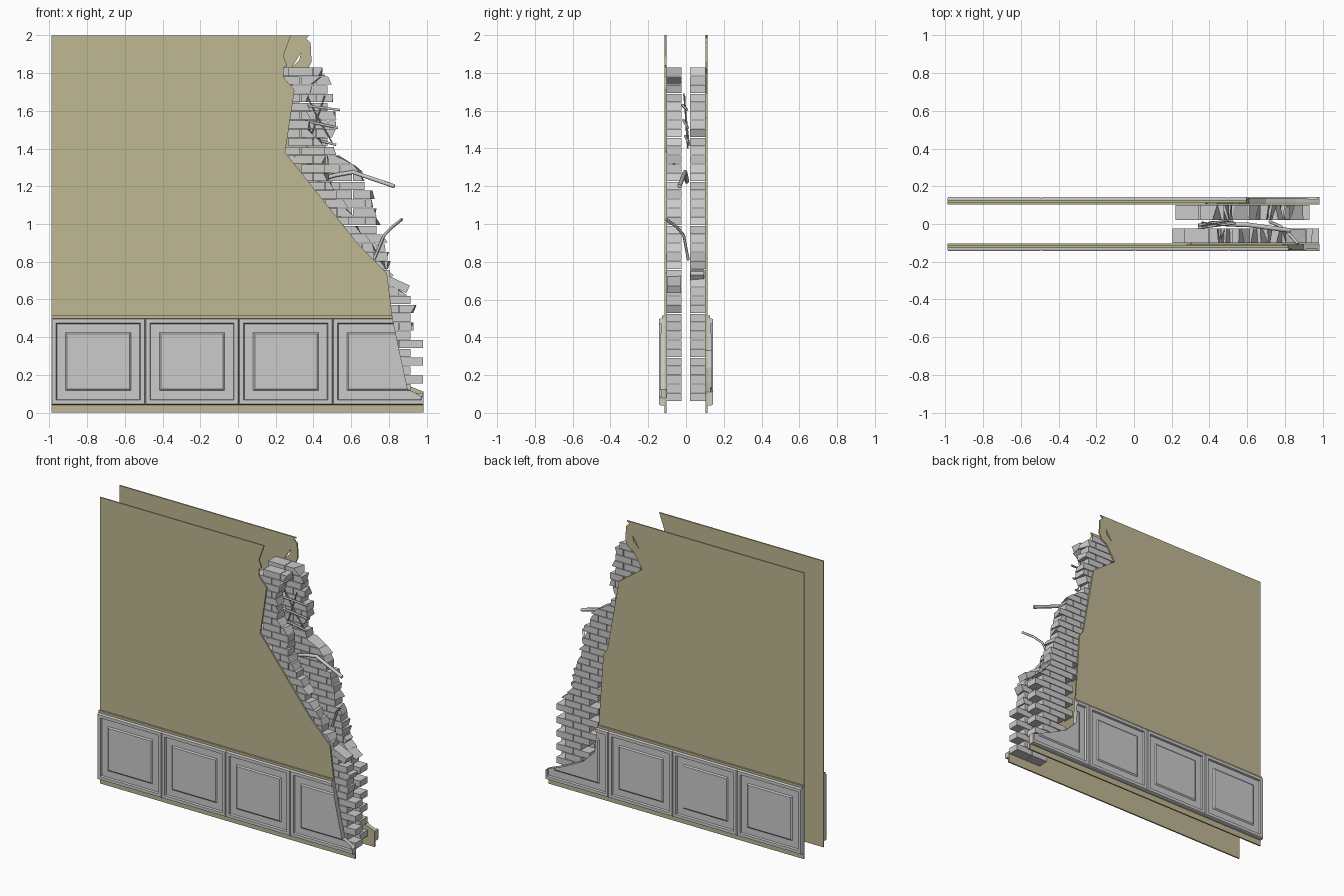
import bpy, bmesh, math, random
from mathutils import Vector, Matrix

if "Cube" in bpy.data.objects:
    bpy.data.objects.remove(bpy.data.objects["Cube"])
random.seed(4)

olive = bpy.data.materials.new("olive_plaster")
olive.diffuse_color = (0.52, 0.48, 0.29, 1)
olive.use_nodes = True
olive.node_tree.nodes["Principled BSDF"].inputs["Base Color"].default_value = olive.diffuse_color


def add(name, bm, mat=None):
    bmesh.ops.recalc_face_normals(bm, faces=bm.faces[:])
    me = bpy.data.meshes.new(name)
    bm.to_mesh(me)
    bm.free()
    ob = bpy.data.objects.new(name, me)
    bpy.context.collection.objects.link(ob)
    if mat:
        me.materials.append(mat)
    return ob


def prism(name, pts, y0, y1, mat=None):
    bm = bmesh.new()
    a = [bm.verts.new((x, y0, z)) for x, z in pts]
    b = [bm.verts.new((x, y1, z)) for x, z in pts]
    bm.faces.new(a)
    bm.faces.new(b[::-1])
    n = len(pts)
    for i in range(n):
        j = (i + 1) % n
        bm.faces.new((a[i], b[i], b[j], a[j]))
    return add(name, bm, mat)


def bake(ob):
    dg = bpy.context.evaluated_depsgraph_get()
    me = bpy.data.meshes.new_from_object(ob.evaluated_get(dg))
    ob.modifiers.clear()
    ob.data = me


def boolean(ob, cutter, op):
    m = ob.modifiers.new("cut", 'BOOLEAN')
    m.operation, m.object, m.solver = op, cutter, 'EXACT'
    cutter.hide_render = True
    bake(ob)
    bpy.data.objects.remove(cutter)


def hexa(bm, co):
    # co: four left corners, then four right corners
    v = [bm.verts.new(c) for c in co]
    for f in ((0, 1, 2, 3), (7, 6, 5, 4), (0, 4, 5, 1),
              (1, 5, 6, 2), (2, 6, 7, 3), (3, 7, 4, 0)):
        bm.faces.new([v[i] for i in f])


def lerp(profile, z):
    if z <= profile[0][0]:
        return profile[0][1]
    for (z0, x0), (z1, x1) in zip(profile, profile[1:]):
        if z <= z1:
            return x0 + (x1 - x0) * (z - z0) / (z1 - z0)
    return profile[-1][1]


# broken edges of the two plaster skins, bottom to top (x, z)
front_edge = [(.985, 0), (.985, .08), (.9, .125), (.855, .33), (.82, .5), (.79, .74),
              (.64, .89), (.25, 1.38), (.30, 1.71), (.24, 1.78), (.24, 1.83),
              (.26, 1.84), (.24, 1.89), (.28, 2)]
back_edge = [(.985, 0), (.985, .11), (.86, .16), (.70, .24), (.61, .33), (.56, 1.02),
             (.53, 1.06), (.44, 1.56), (.26, 1.69), (.33, 1.8), (.37, 1.82),
             (.39, 1.86), (.385, 1.96), (.36, 1.985), (.38, 2)]


def wainscot(name, s):
    bm = bmesh.new()
    xs = [-.99 + i * .4975 for i in range(5)]
    ring = [(.112, .04), (.135, .04), (.135, .5), (.112, .5)]
    g = [[bm.verts.new((x, s * y, z)) for y, z in ring] for x in xs]
    pads = []
    for p, q in zip(g, g[1:]):
        for k in range(4):
            f = bm.faces.new((p[k], p[(k + 1) % 4], q[(k + 1) % 4], q[k]))
            if k == 1:
                pads.append(f)
    bm.faces.new(g[0])
    bm.faces.new(g[-1][::-1])
    bmesh.ops.recalc_face_normals(bm, faces=bm.faces[:])
    # raised pad, frame, recess, flat border, raised field
    for t, d in ((.006, .008), (.03, 0), (.006, -.012), (.065, 0), (.012, .007)):
        bmesh.ops.inset_individual(bm, faces=pads, thickness=t, depth=d)
    return add(name, bm)


for side, s, edge in (("front", -1, front_edge), ("back", 1, back_edge)):
    # plaster skin
    skin = prism(side + "_plaster", [(-.99, 0)] + edge + [(-.99, 2)], s * .103, s * .113, olive)
    if s > 0:
        slit = prism("slit", [(.285, 1.83), (.335, 1.91), (.325, 1.87)], .09, .13)
        boolean(skin, slit, 'DIFFERENCE')
    # panelling and its cap rail, broken along the same edge
    panels = wainscot(side + "_wainscot", s)
    cap = prism(side + "_cap_rail", [(-.99, .5), (1, .5), (1, .516), (-.99, .516)],
                s * .112, s * .126, olive)
    for ob in (panels, cap):
        keep = [(x, z if z else -.1) for x, z in edge]
        boolean(ob, prism("keep", [(-1.2, -.1)] + keep + [(-1.2, 2)], s * .05, s * .2), 'INTERSECT')


# brick leaves: running bond, ragged right end
def bricks(name, y0, y1, anchor, left, right):
    bm = bmesh.new()
    length, pitch, gap = .13, .0466, .002
    for k in range(38):
        z0 = .06 + k * pitch + gap
        z1 = z0 + pitch - 2 * gap
        lim, lft = lerp(right, (z0 + z1) / 2), lerp(left, z0)
        for i in range(8):
            b = anchor - i * length - (k % 2) * length / 2
            a = b - length + 2 * gap
            if a + .03 > lim or a < lft - .05:
                continue
            corners = [(y0, z0), (y1, z0), (y1, z1), (y0, z1)]
            ends = [b] * 4
            if b > lim:
                ends = [max(a + .02, min(b, lerp(right, z) + random.uniform(-.02, .015)))
                        for _, z in corners]
            hexa(bm, [(a, y, z) for y, z in corners]
                 + [(e, y, z) for e, (y, z) in zip(ends, corners)])
    return add(name, bm)


bricks("front_bricks", -.102, -.025, .98,
       [(.06, .74), (.5, .7), (.8, .56), (1.2, .32), (1.4, .22), (1.83, .24)],
       [(.38, 1), (.4, .935), (.6, .935), (.64, .86), (.8, .77), (1.0, .63), (1.2, .5),
        (1.3, .46), (1.4, .47), (1.5, .38), (1.7, .37), (1.77, .43), (1.83, .44)])
bricks("back_bricks", .02, .102, .93,
       [(.06, .7), (.6, .62), (1.0, .47), (1.5, .3), (1.83, .2)],
       [(.6, .94), (.68, .82), (.9, .79), (1.0, .74), (1.2, .7), (1.33, .62), (1.37, .5),
        (1.45, .5), (1.55, .515), (1.7, .49), (1.76, .48), (1.83, .43)])


# loose, tilted brick pieces on the ledge
def loose(name, c, size, ang):
    bm = bmesh.new()
    bmesh.ops.create_cube(bm, size=1)
    bmesh.ops.scale(bm, vec=size, verts=bm.verts)
    ob = add(name, bm)
    ob.matrix_world = Matrix.Translation(c) @ Matrix.Rotation(math.radians(ang), 4, 'Y')


loose("loose_brick", (.845, -.064, .68), (.125, .075, .043), 25)
loose("loose_chip", (.79, .06, .735), (.06, .07, .035), 40)


# bent rods, laths and wires sticking out of the cavity
def rod(name, pts, r):
    cu = bpy.data.curves.new(name, 'CURVE')
    cu.dimensions = '3D'
    cu.bevel_depth, cu.bevel_resolution, cu.use_fill_caps = r, 1, True
    sp = cu.splines.new('POLY')
    sp.points.add(len(pts) - 1)
    for p, c in zip(sp.points, pts):
        p.co = (*c, 1)
    tmp = bpy.data.objects.new(name + "_path", cu)
    bpy.context.collection.objects.link(tmp)
    dg = bpy.context.evaluated_depsgraph_get()
    me = bpy.data.meshes.new_from_object(tmp.evaluated_get(dg))
    bpy.data.objects.remove(tmp)
    ob = bpy.data.objects.new(name, me)
    bpy.context.collection.objects.link(ob)


rod("bent_pipe", [(.4, .005, 1.225), (.52, -.002, 1.26), (.61, -.005, 1.275), (.83, -.035, 1.2)], .012)
rod("bent_rod", [(.72, .012, .81), (.775, -.012, .94), (.82, -.05, .985), (.87, -.105, 1.025)], .008)
for i, (z0, z1, x1, y) in enumerate([(1.63, 1.605, .54, -.005), (1.55, 1.51, .53, .0),
                                     (1.465, 1.42, .52, .01)]):
    rod(f"lath_{i + 1}", [(.34, y - .015, z0), (x1, y + .01, z1)], .007)
rod("wire_1", [(.36, -.012, 1.69), (.42, 0, 1.57), (.5, .015, 1.43)], .004)
rod("wire_2", [(.46, -.008, 1.68), (.4, .002, 1.5), (.36, .01, 1.4)], .004)
rod("wire_3", [(.30, -.1, 1.36), (.45, -.03, 1.28)], .005)
